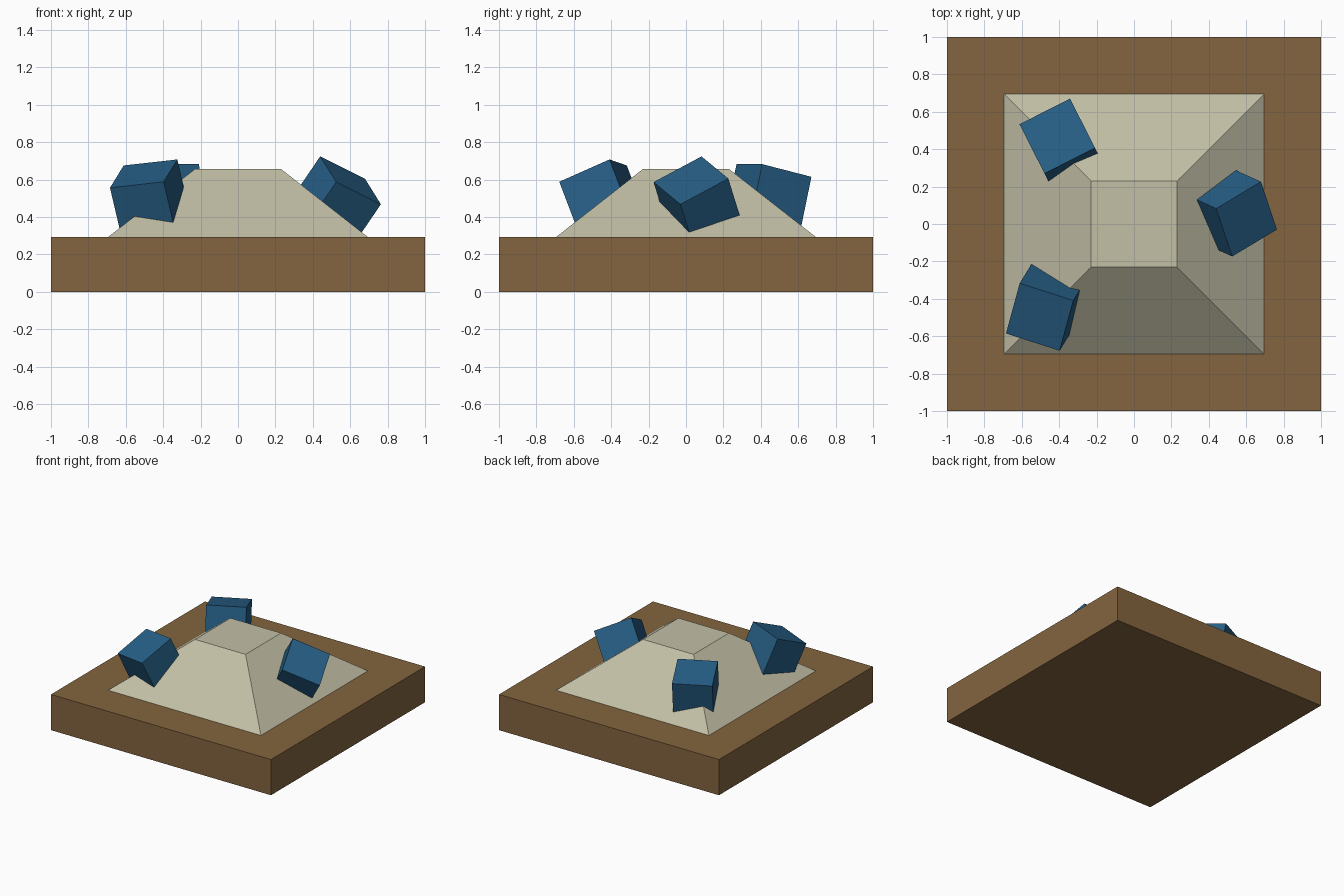
import bpy, bmesh
from mathutils import Matrix, Vector

if "Cube" in bpy.data.objects:
    bpy.data.objects.remove(bpy.data.objects["Cube"])


def material(name, rgb):
    m = bpy.data.materials.new(name)
    m.diffuse_color = (*rgb, 1)
    m.use_nodes = True
    m.node_tree.nodes["Principled BSDF"].inputs["Base Color"].default_value = m.diffuse_color
    return m


brown = material("brown wood", (0.23, 0.13, 0.05))
stone = material("pale stone", (0.54, 0.52, 0.38))
blue = material("deep blue", (0.02, 0.115, 0.24))


def block(name, mat, matrix, top_scale=1.0):
    """Unit cube, optionally tapered at the top, placed by a matrix."""
    bm = bmesh.new()
    bmesh.ops.create_cube(bm, size=1)
    for v in bm.verts:
        if v.co.z > 0:
            v.co.xy *= top_scale
    bm.transform(matrix)
    bmesh.ops.recalc_face_normals(bm, faces=bm.faces)
    me = bpy.data.meshes.new(name)
    bm.to_mesh(me)
    bm.free()
    me.materials.append(mat)
    ob = bpy.data.objects.new(name, me)
    bpy.context.collection.objects.link(ob)
    return ob


def box_matrix(z0, z1, width):
    return Matrix.Translation((0, 0, (z0 + z1) / 2)) @ Matrix.Diagonal((width, width, z1 - z0, 1))


# Square slab and the flat-topped mound on it
block("base_slab", brown, box_matrix(0, 0.293, 2.0))
block("mound", stone, box_matrix(0.293, 0.657, 1.39), 0.23 / 0.695)

# Tumbled cubes half sunk in the slopes: centre and two edge directions
SIDE = 0.303
cubes = [
    ("right_cube", (0.519, 0.064, 0.475), (0.24, 0.144, -0.119), (0.086, -0.257, -0.138)),
    ("back_left_cube", (-0.395, 0.440, 0.5015), (-0.268, -0.136, 0), (-0.132, 0.27, -0.069)),
    ("front_left_cube", (-0.472, -0.4445, 0.494), (-0.286, 0.092, -0.032), (-0.07, -0.267, -0.118)),
]
for name, centre, e1, e2 in cubes:
    u = Vector(e1).normalized()
    w = u.cross(Vector(e2)).normalized()
    rot = Matrix((u, w.cross(u), w)).transposed().to_4x4()
    block(name, blue, Matrix.Translation(centre) @ rot @ Matrix.Scale(SIDE, 4))
